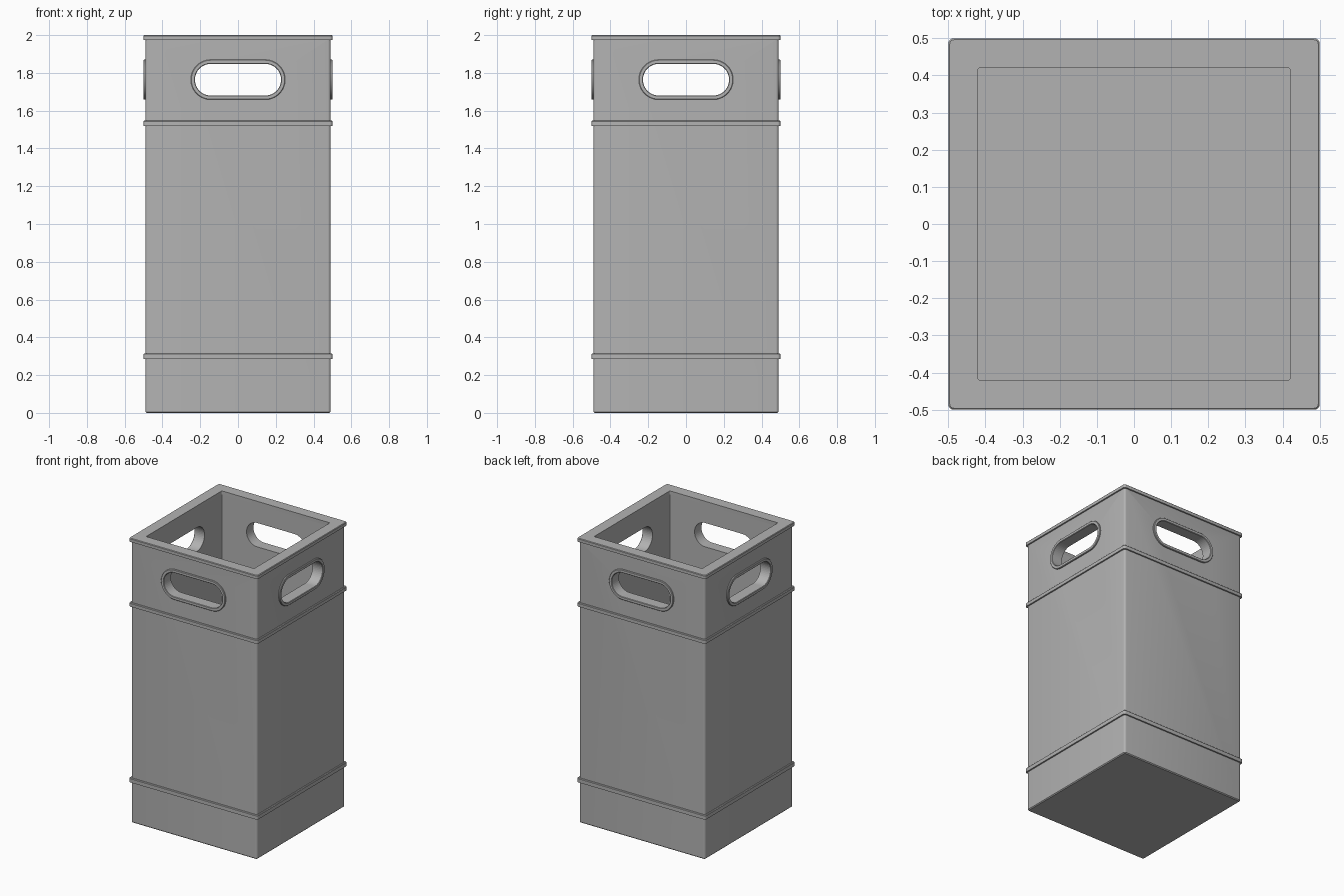
import bpy, bmesh, math
from mathutils import Matrix, Vector

if "Cube" in bpy.data.objects:
    bpy.data.objects.remove(bpy.data.objects["Cube"])

grey = bpy.data.materials.new("warm_grey")
grey.diffuse_color = (0.45, 0.45, 0.45, 1)
grey.use_nodes = True
grey.node_tree.nodes["Principled BSDF"].inputs["Base Color"].default_value = grey.diffuse_color

WALL, INNER = 0.49, 0.42
HANDLE_Z, HANDLE_HALF = 1.764, 0.144


def rounded_outline(hx, hy, r, steps):
    """Rounded rectangle outline, counter-clockwise."""
    pts = []
    for k, (sx, sy) in enumerate([(1, 1), (-1, 1), (-1, -1), (1, -1)]):
        for i in range(steps + 1):
            a = math.pi / 2 * (k + i / steps)
            p = Vector((sx * (hx - r) + r * math.cos(a), sy * (hy - r) + r * math.sin(a)))
            if not pts or (p - pts[-1]).length > 1e-5:
                pts.append(p)
    if (pts[0] - pts[-1]).length < 1e-5:
        pts.pop()
    return pts


def loft(name, sections, closed=False, matrix=Matrix()):
    """Skin a list of (outline, height); closed makes a tube, otherwise ends are capped."""
    bm = bmesh.new()
    rings = [[bm.verts.new((p.x, p.y, z)) for p in pts] for pts, z in sections]
    pairs = list(zip(rings, rings[1:])) + ([(rings[-1], rings[0])] if closed else [])
    n = len(rings[0])
    for a, b in pairs:
        for i in range(n):
            j = (i + 1) % n
            bm.faces.new((a[i], a[j], b[j], b[i]))
    if not closed:
        bm.faces.new(rings[0][::-1])
        bm.faces.new(rings[-1])
    bm.transform(matrix)
    bmesh.ops.recalc_face_normals(bm, faces=bm.faces)
    mesh = bpy.data.meshes.new(name)
    bm.to_mesh(mesh)
    bm.free()
    mesh.materials.append(grey)
    ob = bpy.data.objects.new(name, mesh)
    bpy.context.collection.objects.link(ob)
    return ob


def smooth(ob):
    bpy.ops.object.select_all(action='DESELECT')
    ob.select_set(True)
    bpy.context.view_layer.objects.active = ob
    bpy.ops.object.shade_smooth_by_angle(angle=math.radians(32))


def square(h, r=0.015):
    return rounded_outline(h, h, r, 4)


def slot(r):
    return rounded_outline(HANDLE_HALF + r, r, r, 12)


def side(k):
    """Turns a flat outline upright, facing outward on side k."""
    return (Matrix.Rotation(k * math.pi / 2, 4, 'Z') @ Matrix.Translation((0, 0, HANDLE_Z))
            @ Matrix.Rotation(math.pi / 2, 4, 'X'))


# Body with a slightly eased bottom edge
body = loft("body", [(square(WALL - 0.006, 0.009), 0), (square(WALL), 0.006), (square(WALL), 1.975)])

# Hollow and handle openings
cutters = [loft("cavity_cutter", [(square(INNER, 0.006), 0.07), (square(INNER, 0.006), 2.1)])]
for k in range(2):
    cutters.append(loft("handle_cutter", [(slot(0.084), -0.7), (slot(0.084), 0.7)], matrix=side(k)))
for c in cutters:
    m = body.modifiers.new("cut", 'BOOLEAN')
    m.operation, m.solver, m.object = 'DIFFERENCE', 'EXACT', c
    c.hide_render = True
    c.hide_set(True)
smooth(body)

# Raised bands and top rim
for name, z0, z1, inner in [("lower_band", 0.285, 0.315, 0.47), ("middle_band", 1.52, 1.547, 0.47),
                            ("top_rim", 1.975, 2.0, INNER)]:
    e = 0.004
    smooth(loft(name, [(square(inner, 0.006), z0), (square(0.5), z0), (square(0.5), z1 - e),
                       (square(0.5 - e, 0.011), z1), (square(inner, 0.006), z1)], closed=True))

# Raised trim around each handle opening
for k in range(4):
    smooth(loft("handle_trim", [(slot(0.084), 0.485), (slot(0.106), 0.485), (slot(0.106), 0.497),
                                (slot(0.103), 0.5), (slot(0.087), 0.5), (slot(0.084), 0.497)],
                closed=True, matrix=side(k)))
